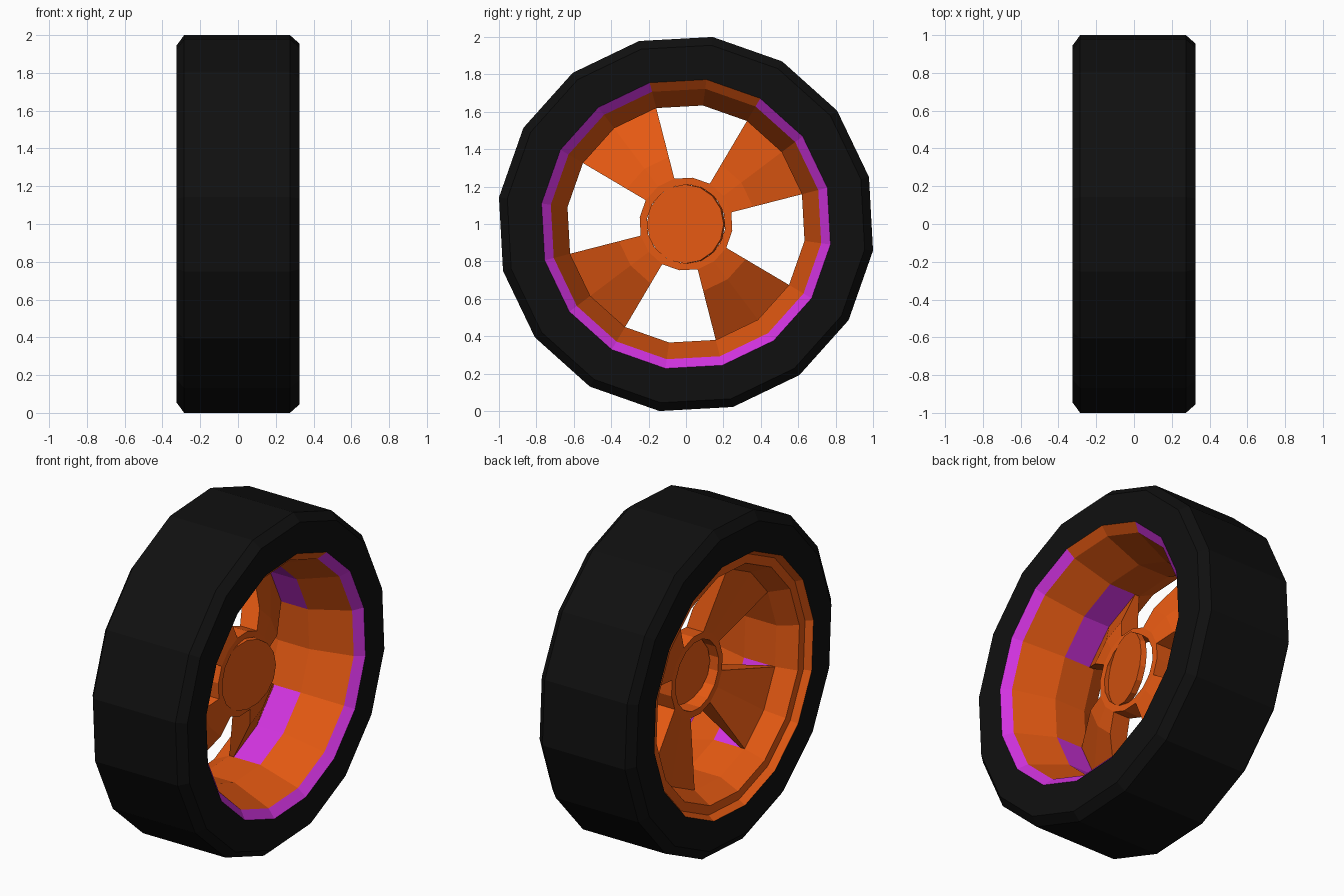
import bpy, bmesh
from math import sin, cos, radians

cube = bpy.data.objects.get("Cube")
if cube:
    bpy.data.objects.remove(cube, do_unlink=True)

SIDES = 16
STEP = 360 / SIDES
START = 14.4


def material(name, rgb):
    m = bpy.data.materials.new(name)
    m.use_nodes = True
    m.diffuse_color = (*rgb, 1)
    m.node_tree.nodes["Principled BSDF"].inputs["Base Color"].default_value = (*rgb, 1)
    return m


black = material("black_rubber", (0.005, 0.005, 0.005))
orange = material("orange_metal", (0.78, 0.1, 0.006))
purple = material("purple_paint", (0.64, 0.033, 0.74))


def lathe(name, profile, mats, first=0, count=SIDES, paint=None):
    """Turn a closed (x, radius) profile about the axle; part turns get end caps."""
    bm = bmesh.new()
    full = count == SIDES
    rings = []
    for k in range(count if full else count + 1):
        a = radians(START + STEP * (first + k))
        rings.append([bm.verts.new((x, r * cos(a), 1 + r * sin(a))) for x, r in profile])
    n = len(profile)
    for k in range(count):
        a, b = rings[k], rings[(k + 1) % len(rings)]
        for i in range(n):
            j = (i + 1) % n
            f = bm.faces.new((a[i], a[j], b[j], b[i]))
            if paint:
                f.material_index = paint(i, k)
    if not full:
        bm.faces.new(rings[0])
        bm.faces.new(rings[-1])
    bmesh.ops.recalc_face_normals(bm, faces=bm.faces[:])
    mesh = bpy.data.meshes.new(name)
    bm.to_mesh(mesh)
    bm.free()
    for m in mats:
        mesh.materials.append(m)
    obj = bpy.data.objects.new(name, mesh)
    bpy.context.collection.objects.link(obj)
    return obj


# Tyre with chamfered shoulders
lathe("tyre", [(0.275, 1.01), (0.325, 0.965), (0.325, 0.78),
               (-0.325, 0.78), (-0.325, 0.955), (-0.285, 1.01)], [black])


# Rim: painted lip bevel and painted pockets behind each spoke
def rim_paint(i, k):
    lip = i == 0 and k not in (2, 3)
    pocket = i == 2 and k % 4 < 2
    return 1 if lip or pocket else 0


lathe("rim", [(0.325, 0.78), (0.28, 0.73), (0.04, 0.64), (-0.17, 0.64),
              (-0.285, 0.70), (-0.285, 0.755), (-0.325, 0.78)],
      [orange, purple], paint=rim_paint)

# Four tapered spokes, each two facets wide
for s in range(4):
    lathe(f"spoke_{s + 1}", [(0.04, 0.24), (0.04, 0.25), (0.015, 0.37), (-0.14, 0.64),
                             (-0.17, 0.64), (-0.075, 0.25), (-0.075, 0.24)],
          [orange], first=4 * s, count=2)

# Hub tube
lathe("hub", [(0.04, 0.25), (0.04, 0.21), (-0.075, 0.21), (-0.075, 0.25)], [orange])

# Hub cap disc closing the front of the tube
bpy.ops.mesh.primitive_cylinder_add(vertices=SIDES, radius=0.212, depth=0.035,
                                    location=(0.0475, 0, 1),
                                    rotation=(radians(START), radians(90), 0))
cap = bpy.context.object
cap.name = "hub_cap"
cap.data.materials.append(orange)
